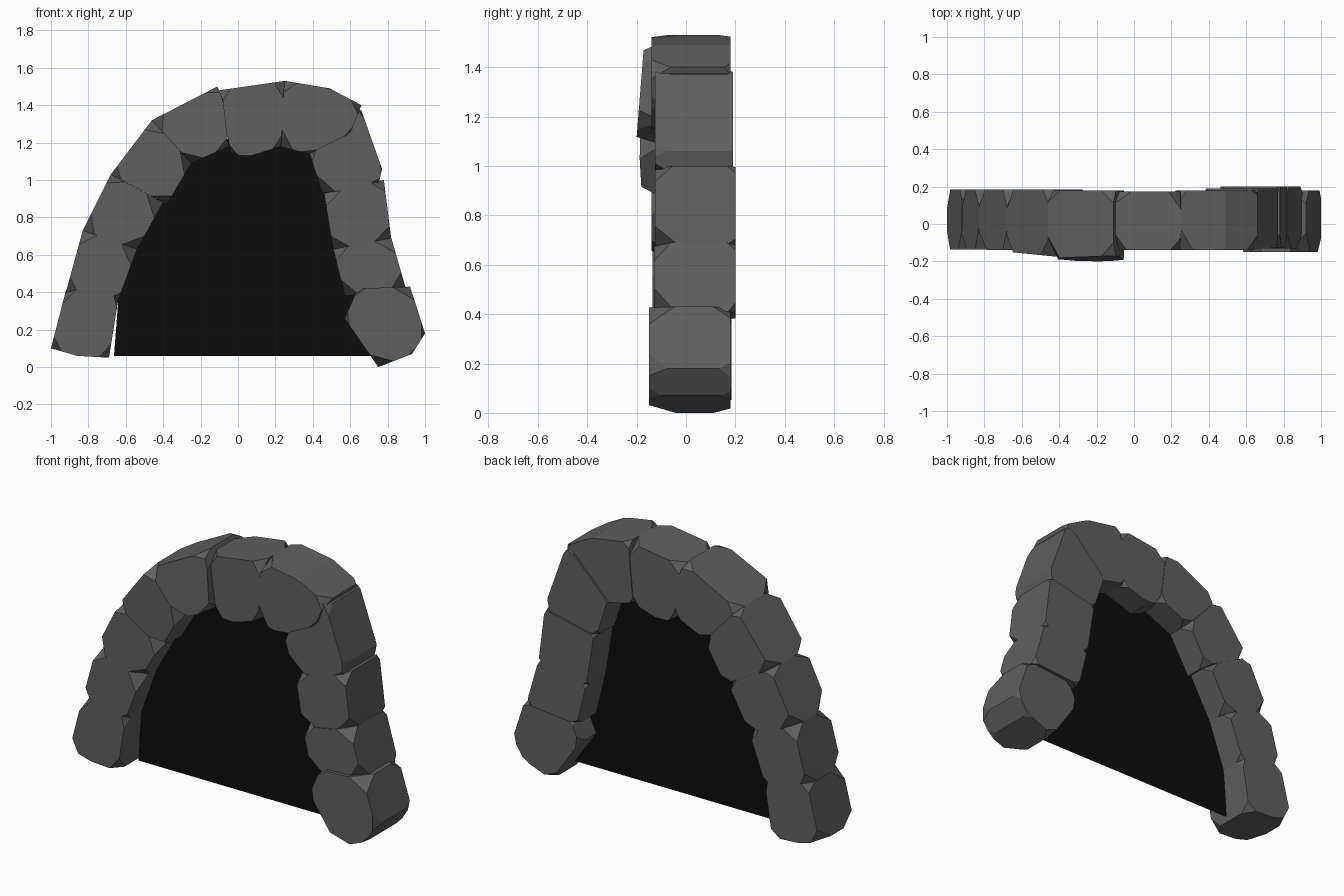
import bpy, bmesh, math, random
from mathutils import Vector

if "Cube" in bpy.data.objects:
    bpy.data.objects.remove(bpy.data.objects["Cube"])

random.seed(7)


def material(name, v):
    m = bpy.data.materials.new(name)
    m.diffuse_color = (v, v, v, 1)
    m.use_nodes = True
    m.node_tree.nodes["Principled BSDF"].inputs["Base Color"].default_value = m.diffuse_color
    return m


STONE = material("grey stone", 0.115)
DARK = material("black opening", 0.004)


def add_object(name, bm, mat):
    me = bpy.data.meshes.new(name)
    bm.to_mesh(me)
    bm.free()
    me.materials.append(mat)
    ob = bpy.data.objects.new(name, me)
    bpy.context.collection.objects.link(ob)


def stone(name, outline, front=-0.135, back=0.185, tilt=(0, 0), chip_front=0.08, chip_back=0.07):
    """Convex block from a front outline, with every corner chipped off."""
    pts = [Vector(p) for p in outline]
    n = len(pts)
    mid = sum(pts, Vector((0, 0))) / n
    bm = bmesh.new()
    for y0, inward, chip in ((front, 1, chip_front), (back, -1, chip_back)):
        def corner(p):
            y = y0 + (Vector(tilt).dot(p - mid) if inward > 0 else 0)
            return Vector((p.x, y, p.y))
        for i, p in enumerate(pts):
            prev, nxt = pts[i - 1] - p, pts[(i + 1) % n] - p
            turn = math.pi - prev.angle(nxt)
            c = chip * min(1, turn / 1.4)
            for d in (prev, nxt):
                step = min(c * random.uniform(0.6, 1.3), d.length * 0.45)
                bm.verts.new(corner(p + d.normalized() * step))
            bm.verts.new(corner(p) + Vector((0, inward * c * random.uniform(0.8, 1.5), 0)))
    res = bmesh.ops.convex_hull(bm, input=bm.verts)
    loose = [v for v in bm.verts if not v.link_faces]
    bmesh.ops.delete(bm, geom=loose, context='VERTS')
    bmesh.ops.dissolve_limit(bm, angle_limit=0.03, verts=bm.verts, edges=bm.edges)
    bmesh.ops.recalc_face_normals(bm, faces=bm.faces)
    add_object(name, bm, STONE)


# left leg, bottom to top
stone("left_foot_stone", [(-1, .10), (-.86, .06), (-.69, .05), (-.64, .36), (-.70, .42), (-.92, .41)])
stone("left_leg_stone_low", [(-.92, .40), (-.65, .33), (-.54, .63), (-.83, .73)])
stone("left_leg_stone_high", [(-.83, .73), (-.54, .63), (-.40, .88), (-.68, 1.03)], front=-.14)
# left shoulder, bulging forward
stone("left_shoulder_stone", [(-.68, 1.03), (-.38, .87), (-.25, 1.09), (-.46, 1.32)],
      front=-.172, back=.185, tilt=(-.1, 0))
stone("left_crown_stone", [(-.46, 1.32), (-.25, 1.09), (-.05, 1.18), (-.08, 1.43), (-.11, 1.50)],
      front=-.185, back=.178, tilt=(0, .08))
# crown
stone("key_stone", [(-.10, 1.48), (-.04, 1.15), (.04, 1.12), (.23, 1.18), (.25, 1.53)], front=-.14, back=.175)
stone("right_crown_stone", [(.25, 1.53), (.22, 1.18), (.38, 1.14), (.60, 1.25), (.66, 1.40), (.49, 1.49)],
      front=-.14, back=.18, chip_back=.03)
# right leg, top to bottom
stone("right_shoulder_stone", [(.62, 1.39), (.38, 1.15), (.45, .93), (.75, .97), (.77, 1.06), (.66, 1.37)],
      front=-.125, back=.19, chip_back=.03)
stone("right_leg_stone_high", [(.78, 1.0), (.46, .93), (.51, .62), (.82, .68)], front=-.125, back=.2, chip_back=.03)
stone("right_leg_stone_low", [(.82, .69), (.51, .63), (.57, .38), (.90, .41)], front=-.13, back=.2, chip_back=.03)
stone("right_foot_stone", [(.92, .43), (.64, .42), (.57, .26), (.75, 0), (.93, .07), (1, .18)],
      front=-.15, back=.18)

# flat dark sheet filling the opening
bm = bmesh.new()
sheet = [(-.663, .06), (.72, .06), (.62, .40), (.55, .75), (.47, 1.05), (.40, 1.19),
         (.2, 1.23), (-.05, 1.22), (-.26, 1.13), (-.43, .91), (-.57, .63), (-.64, .36)]
bm.faces.new([bm.verts.new((x, .02, z)) for x, z in sheet])
add_object("dark_opening", bm, DARK)
